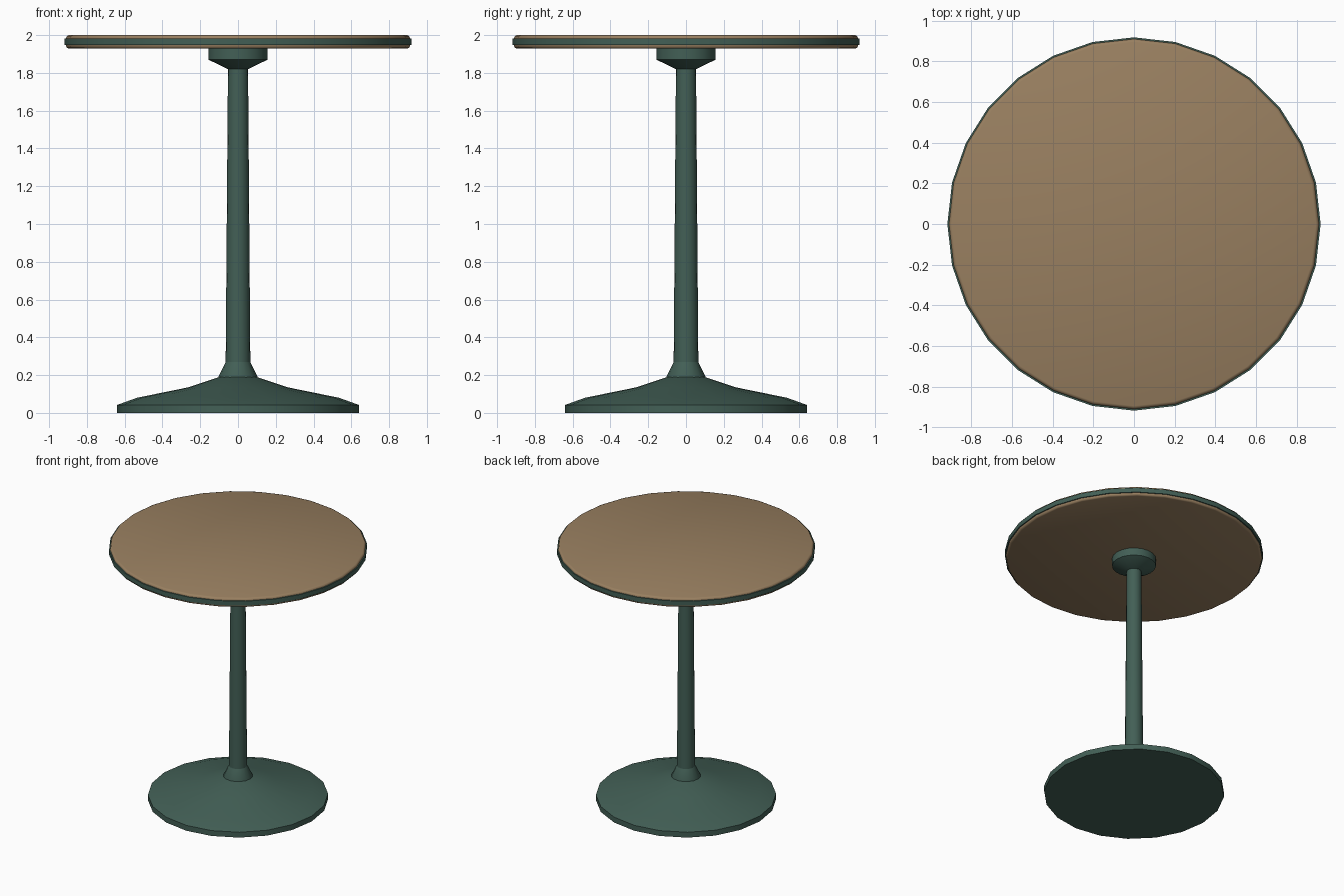
import bpy, bmesh, math

if "Cube" in bpy.data.objects:
    bpy.data.objects.remove(bpy.data.objects["Cube"])

def material(name, rgb):
    m = bpy.data.materials.new(name)
    m.diffuse_color = (*rgb, 1)
    m.use_nodes = True
    m.node_tree.nodes["Principled BSDF"].inputs["Base Color"].default_value = m.diffuse_color
    return m

wood = material("tan wood", (0.32, 0.215, 0.118))
green = material("dark green metal", (0.055, 0.115, 0.092))

def lathe(name, profile, sides, mat, angle=35):
    """Closed solid of revolution from (radius, z) points, bottom to top."""
    bm = bmesh.new()
    rings = []
    for r, z in profile:
        rings.append([bm.verts.new((r * math.cos(2 * math.pi * i / sides),
                                    r * math.sin(2 * math.pi * i / sides), z))
                      for i in range(sides)])
    for a, b in zip(rings, rings[1:]):
        for i in range(sides):
            j = (i + 1) % sides
            bm.faces.new((a[i], a[j], b[j], b[i]))
    bm.faces.new(rings[0][::-1])
    bm.faces.new(rings[-1])
    me = bpy.data.meshes.new(name)
    bm.to_mesh(me)
    bm.free()
    me.materials.append(mat)
    ob = bpy.data.objects.new(name, me)
    bpy.context.collection.objects.link(ob)
    bpy.ops.object.select_all(action='DESELECT')
    ob.select_set(True)
    bpy.context.view_layer.objects.active = ob
    bpy.ops.object.shade_smooth_by_angle(angle=math.radians(angle))
    return ob

# Flared pedestal foot
lathe("base", [(0.64, 0), (0.64, 0.042), (0.535, 0.08), (0.265, 0.135), (0.10, 0.19)], 20, green)
# Collar where the column meets the foot
lathe("collar", [(0.104, 0.185), (0.104, 0.19), (0.064, 0.272)], 16, green)
# Slightly tapered column
lathe("column", [(0.066, 0.18), (0.053, 1.84)], 16, green)
# Mounting plate under the top
lathe("top_bracket", [(0.055, 1.82), (0.156, 1.87), (0.156, 1.935)], 20, green)
# Round table top with softened edges
lathe("table_top", [(0.895, 1.928), (0.905, 1.932), (0.91, 1.942), (0.91, 1.986),
                    (0.905, 1.996), (0.895, 2.0)], 28, wood, 50)
# Metal edge band around the top
lathe("edge_band", [(0.918, 1.947), (0.918, 1.982)], 28, green)
